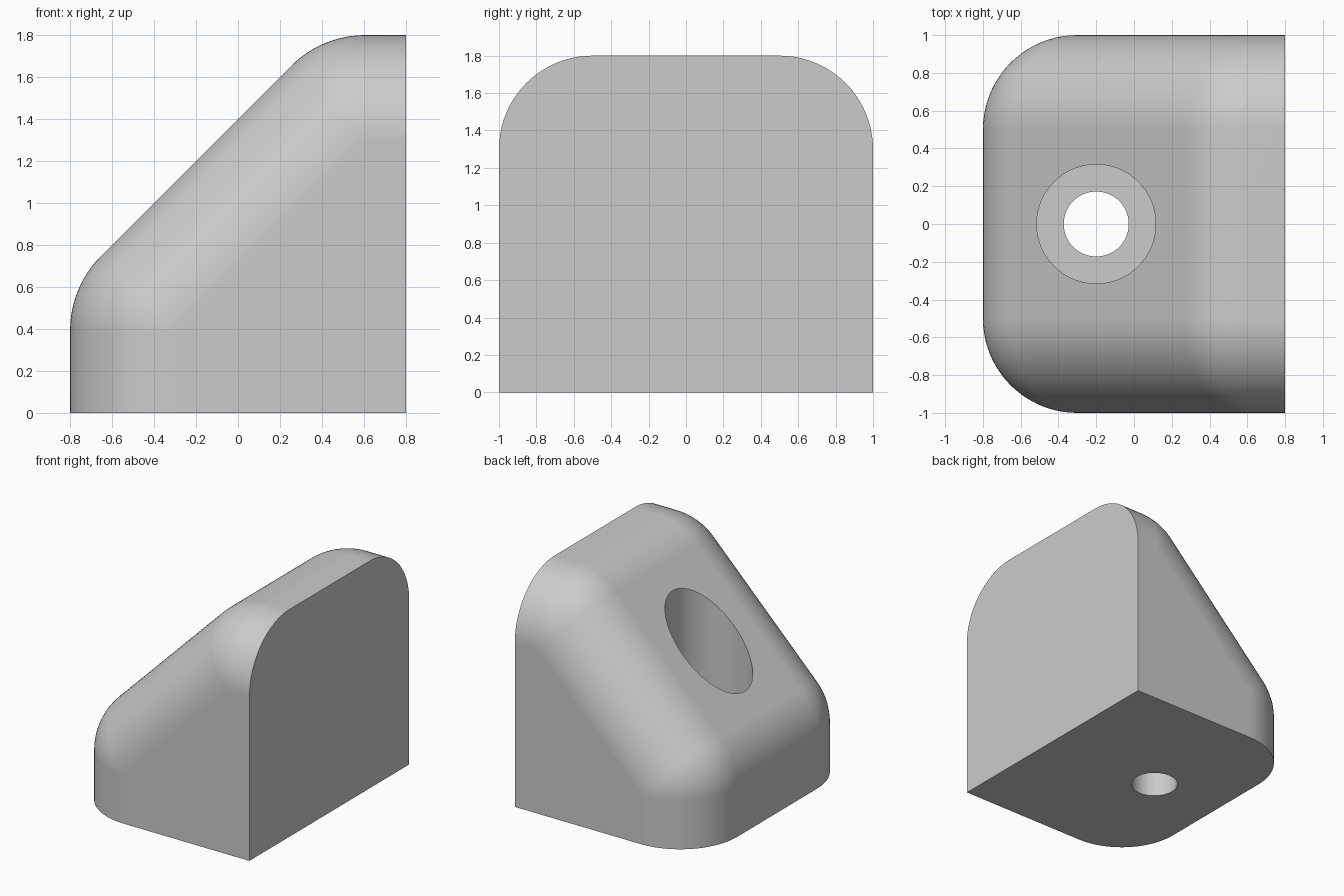
import bpy
import bmesh
from math import sin, cos, pi, radians

cube = bpy.data.objects.get("Cube")
if cube:
    bpy.data.objects.remove(cube, do_unlink=True)

R = 0.5                       # fillet radius on every rounded edge
BACK, HALF = 0.8, 1.0         # flat mounting face and half width
LOW = (-0.3, 0.393)           # fillet centre above the toe
HIGH = (0.607, 1.3)           # fillet centre below the crest
ARC, SIDE = 12, 20

grey = bpy.data.materials.new("plain grey")
grey.use_nodes = True
colour = (0.6, 0.6, 0.6, 1)
grey.diffuse_color = colour
bsdf = next(n for n in grey.node_tree.nodes if n.type == 'BSDF_PRINCIPLED')
bsdf.inputs["Base Color"].default_value = colour


def arc(centre, r, start, end):
    for i in range(ARC + 1):
        a = radians(start + (end - start) * i / ARC)
        yield centre[0] + r * cos(a), centre[1] + r * sin(a)


def outline(r):
    """Toe, slope and crest, offset by r from the fillet centres."""
    return [(LOW[0] - r, 0), *arc(LOW, r, 180, 135),
            *arc(HIGH, r, 135, 90), (BACK, HIGH[1] + r)]


# Sections across the width: rounded side, flat middle, rounded side
angles = [pi / 2 * i / SIDE for i in range(SIDE + 1)]
right = [(-(HALF - R) - R * sin(a), R * cos(a)) for a in reversed(angles)]
sections = right + [(-y, r) for y, r in reversed(right)]

bm = bmesh.new()
rings = [[bm.verts.new((x, y, z)) for x, z in outline(max(r, 0))]
         for y, r in sections]
for a, b in zip(rings, rings[1:]):
    for i in range(len(a) - 1):
        bm.faces.new((a[i], a[i + 1], b[i + 1], b[i]))

# Flat sides, underside and mounting face
c0, c1 = (bm.verts.new((BACK, y, 0)) for y in (-HALF, HALF))
bm.faces.new(rings[0] + [c0])
bm.faces.new(rings[-1] + [c1])
bm.faces.new([ring[0] for ring in rings] + [c1, c0])
bm.faces.new([ring[-1] for ring in rings] + [c1, c0])
bmesh.ops.remove_doubles(bm, verts=bm.verts, dist=0.0001)
bmesh.ops.recalc_face_normals(bm, faces=bm.faces)

mesh = bpy.data.meshes.new("bracket_body")
bm.to_mesh(mesh)
bm.free()
mesh.materials.append(grey)
body = bpy.data.objects.new("bracket_body", mesh)
bpy.context.collection.objects.link(body)


def drill(name, radius, bottom, top):
    """Cut a vertical round hole through the sloping face."""
    bpy.ops.mesh.primitive_cylinder_add(
        vertices=80, radius=radius, depth=top - bottom,
        location=(-0.2, 0, (top + bottom) / 2))
    cutter = bpy.context.object
    cutter.name = name
    cutter.hide_render = True
    cutter.data.materials.append(grey)
    bpy.ops.object.select_all(action='DESELECT')
    body.select_set(True)
    bpy.context.view_layer.objects.active = body
    mod = body.modifiers.new(name, 'BOOLEAN')
    mod.operation = 'DIFFERENCE'
    mod.solver = 'EXACT'
    mod.object = cutter
    bpy.ops.object.modifier_apply(modifier=mod.name)
    bpy.data.objects.remove(cutter, do_unlink=True)


# Wide screw head recess, then the narrow through hole
drill("head_recess", 0.315, 0.4, 2.2)
drill("screw_hole", 0.172, -0.4, 1.0)

# Smooth fillets with crisp flat faces
bpy.ops.object.shade_smooth_by_angle(angle=radians(30))
weighted = body.modifiers.new("flat_face_normals", 'WEIGHTED_NORMAL')
weighted.keep_sharp = True
